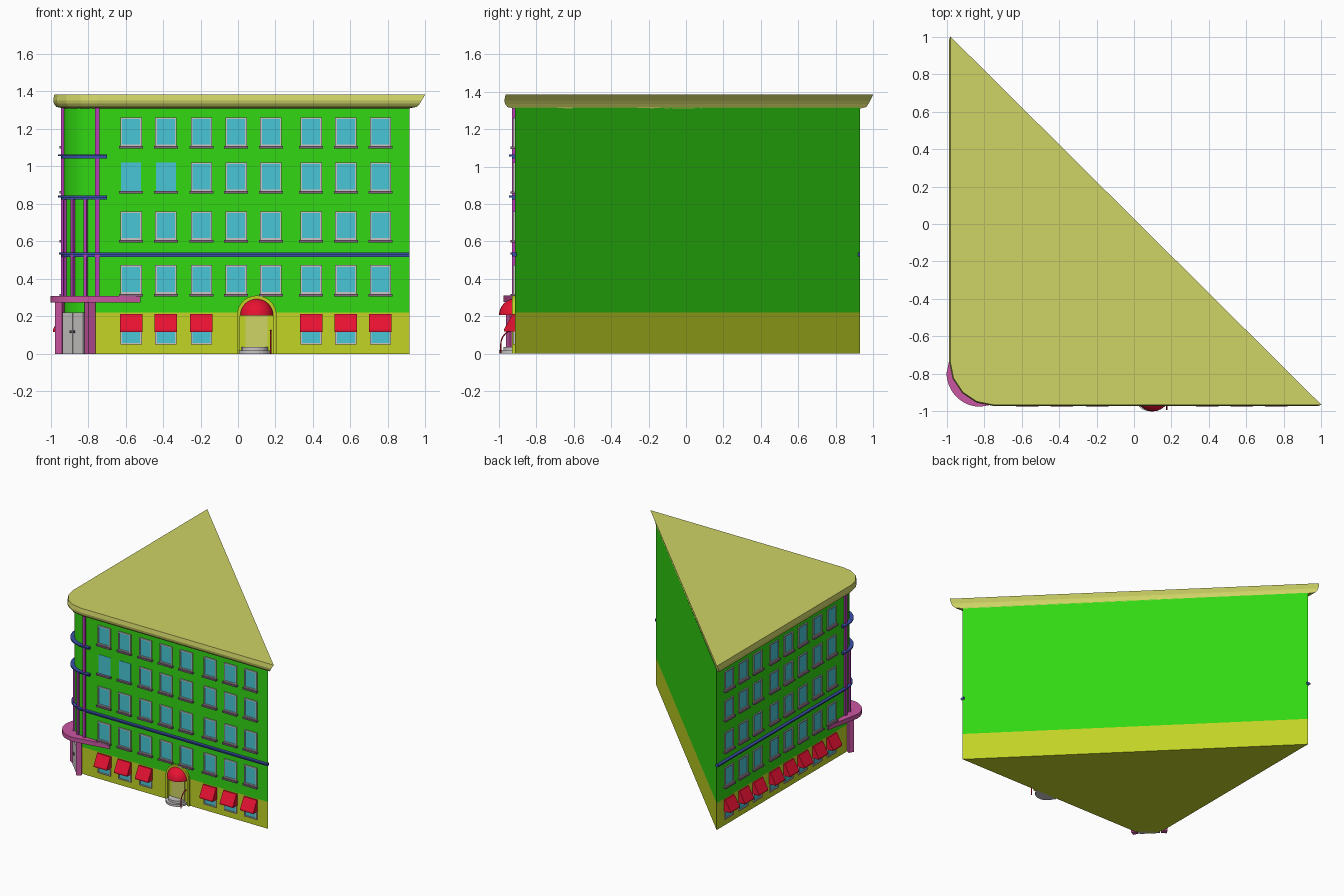
import bpy, bmesh, math
from mathutils import Vector, Matrix

if "Cube" in bpy.data.objects:
    bpy.data.objects.remove(bpy.data.objects["Cube"])

def srgb(r, g, b):
    f = lambda c: c / 12.92 if c <= 0.04045 else ((c + 0.055) / 1.055) ** 2.4
    return (f(r / 255), f(g / 255), f(b / 255), 1)

MATS = {}
for name, col in {
    "wall green": (50, 215, 18), "base yellow": (194, 212, 37), "roof khaki": (207, 211, 102),
    "glass cyan": (72, 198, 214), "light grey": (202, 198, 198), "sill mauve": (135, 105, 130),
    "awning red": (232, 18, 50), "canopy pink": (203, 86, 162), "band blue": (58, 80, 170),
    "mullion purple": (182, 60, 182)}.items():
    MATS[name] = bpy.data.materials.new(name)
    MATS[name].diffuse_color = srgb(*col)

def finish(bm, name, *mats, smooth=False):
    bmesh.ops.recalc_face_normals(bm, faces=bm.faces)
    me = bpy.data.meshes.new(name)
    bm.to_mesh(me)
    bm.free()
    for m in mats:
        me.materials.append(MATS[m])
    ob = bpy.data.objects.new(name, me)
    bpy.context.collection.objects.link(ob)
    if smooth:
        bpy.ops.object.select_all(action='DESELECT')
        ob.select_set(True)
        bpy.context.view_layer.objects.active = ob
        bpy.ops.object.shade_smooth_by_angle(angle=math.radians(35))
    return ob

def loft(bm, rings):
    """Closed rings of 3D points, bridged and capped."""
    vs = [[bm.verts.new(p) for p in r] for r in rings]
    n = len(vs[0])
    for a, b in zip(vs, vs[1:]):
        for i in range(n):
            j = (i + 1) % n
            bm.faces.new((a[i], a[j], b[j], b[i]))
    bm.faces.new(vs[0][::-1])
    bm.faces.new(vs[-1])

def prism(bm, pts, z0, z1):
    loft(bm, [[(x, y, z) for x, y in pts] for z in (z0, z1)])

# Wall frames: u runs along the wall, w points outwards, z is up
CX, CY, R = -0.75, -0.735, 0.18

def frame(origin, u, w):
    m = Matrix((u, w, (0, 0, 1))).transposed().to_4x4()
    m.translation = origin
    return m

FRONT = frame((0, CY - R, 0), (1, 0, 0), (0, -1, 0))
LEFT = frame((CX - R, 0.015, 0), (0, 1, 0), (-1, 0, 0))

def corner(deg):
    a = math.radians(deg)
    d = Vector((-math.cos(a), -math.sin(a), 0))
    return frame((CX + R * d.x, CY + R * d.y, 0), (-d.y, d.x, 0), d)

def box(bm, F, u0, u1, w0, w1, z0, z1):
    loft(bm, [[F @ Vector(p) for p in ((u0, w0, z), (u1, w0, z), (u1, w1, z), (u0, w1, z))]
              for z in (z0, z1)])

def path(d, end, end_y=None, seg=8):
    """Front wall end, round the corner, to the left wall end, offset outwards by d."""
    pts = [(end, CY - R - d)]
    for i in range(seg + 1):
        a = math.pi / 2 * (1 - i / seg)
        pts.append((CX - (R + d) * math.cos(a), CY - (R + d) * math.sin(a)))
    return pts + [(CX - R - d, end + 0.015 if end_y is None else end_y)]

# Building body, coloured by height
bm = bmesh.new()
foot = path(0, 0.915)
loft(bm, [[(x, y, z) for x, y in foot] for z in (0, 0.22, 1.315)])
body = finish(bm, "building_walls", "wall green", "base yellow", smooth=True)
for p in body.data.polygons:
    p.material_index = 1 if p.center.z < 0.2 else 0

# Flared roof cornice
bm = bmesh.new()
loft(bm, [[(x, y, z) for x, y in path(d, 0.915 + e, 0.93 + e * 0.83, 4)]
          for d, e, z in ((0, 0, 1.31), (0.04, 0.04, 1.318), (0.052, 0.055, 1.335),
                          (0.056, 0.065, 1.352), (0.05, 0.085, 1.385))])
finish(bm, "roof_cornice", "roof khaki")

# Windows, frames, sills and awnings on both street walls
glass, frames, sills, awnings = (bmesh.new() for _ in range(4))
COLS = (-0.57, -0.385, -0.195, -0.01, 0.175, 0.39, 0.575, 0.76)

def window(F, u, z0, z1, framed=True):
    h, t = 0.057, 0.009
    box(glass, F, u - h + 0.004, u + h - 0.004, -0.005, 0.003, z0, z1)
    if framed:
        for s in (-1, 1):
            a, b = sorted((u + s * h, u + s * (h - t)))
            box(frames, F, a, b, -0.005, 0.009, z0, z1)
        for z in (z0, z1 - t):
            box(frames, F, u - h + t, u + h - t, -0.005, 0.009, z, z + t)

for F in (FRONT, LEFT):
    for i, u in enumerate(COLS):
        for r, z in enumerate((0.32, 0.608, 0.868, 1.108)):
            window(F, u, z, z + 0.153, not (F is FRONT and r == 2 and i < 2))
            box(sills, F, u - 0.064, u + 0.064, -0.005, 0.022, z - 0.013, z)
        if F is FRONT and i in (3, 4):
            continue
        window(F, u, 0.05, 0.2)
        prof = ((-0.005, 0.213), (0.012, 0.213), (0.058, 0.13), (0.058, 0.118), (-0.005, 0.118))
        loft(awnings, [[F @ Vector((u + s, w, z)) for w, z in prof] for s in (-0.06, 0.06)])
finish(glass, "window_glass", "glass cyan")
finish(frames, "window_frames", "light grey")
finish(sills, "window_sills", "sill mauve")
finish(awnings, "window_awnings", "awning red")

# Blue string course and the two corner ledges
bm = bmesh.new()
for end, z, k in ((0.915, 0.53, 1), (-0.70, 0.835, 1.3), (-0.70, 1.055, 1.3)):
    for d, z0, z1 in ((0.012, -0.012, 0.001), (0.024, 0, 0.01)):
        prism(bm, path(-0.01, end) + path(d * k, end)[::-1], z + z0, z + z1)
finish(bm, "blue_bands", "band blue")

# Corner mullions and full-height pilasters
bm = bmesh.new()
for deg in (20, 45, 70):
    box(bm, corner(deg), -0.008, 0.008, -0.01, 0.014, 0.3, 0.835)
for deg in (0, 90):
    box(bm, corner(deg), -0.012, 0.012, -0.01, 0.014, 0.3, 1.315)
finish(bm, "corner_mullions", "mullion purple")

# Corner canopy and its columns
bm = bmesh.new()
arc = [(-0.82 - 0.18 * math.cos(a), -0.795 - 0.18 * math.sin(a))
       for a in (math.pi / 2 * (1 - i / 16) for i in range(17))]
prism(bm, [(-0.52, -0.9), (-0.52, -0.925)] + arc + [(-0.94, -0.505), (-0.915, -0.505)], 0.275, 0.31)
finish(bm, "corner_canopy", "canopy pink", smooth=True)
bm = bmesh.new()
for x, y, rot in ((-0.948, -0.775, 60), (-0.79, -0.933, 30)):
    pts = [(x + 0.03 * math.cos(math.radians(rot + 90 * i + 45)),
            y + 0.03 * math.sin(math.radians(rot + 90 * i + 45))) for i in range(4)]
    prism(bm, pts, 0, 0.28)
finish(bm, "canopy_columns", "canopy pink")

# Corner double door with handles
bm, knobs = bmesh.new(), bmesh.new()
D = corner(45)
for s in (-1, 1):
    a, b = sorted((s * 0.002, s * 0.076))
    box(bm, D, a, b, -0.03, 0.006, 0, 0.22)
    a, b = sorted((s * 0.008, s * 0.016))
    box(knobs, D, a, b, 0.005, 0.014, 0.112, 0.126)
finish(bm, "corner_doors", "light grey")
finish(knobs, "corner_door_handles", "sill mauve")

# Front entrance: arched surround, door and rounded steps
DX = 0.1
def arch(r):
    return ([(DX + r, 0)] + [(DX + r * math.cos(math.pi * i / 16), 0.205 + r * math.sin(math.pi * i / 16))
                             for i in range(17)] + [(DX - r, 0)])
bm = bmesh.new()
loft(bm, [[FRONT @ Vector((u, w, z)) for u, z in arch(0.106) + arch(0.088)[::-1]] for w in (-0.005, 0.016)])
finish(bm, "entrance_arch", "base yellow")
bm = bmesh.new()
box(bm, FRONT, 0.04, 0.158, -0.005, 0.005, 0.03, 0.205)
finish(bm, "entrance_door", "roof khaki")
bm = bmesh.new()
for rx, ry, z0, z1 in ((0.088, 0.085, 0, 0.018), (0.07, 0.062, 0.018, 0.036)):
    prism(bm, [(DX - 0.01 + rx * math.cos(math.pi * i / 12), CY - R - ry * math.sin(math.pi * i / 12))
               for i in range(13)], z0, z1)
finish(bm, "entrance_steps", "light grey")

# Quarter-dome awning over the entrance
bm = bmesh.new()
bmesh.ops.create_uvsphere(bm, u_segments=24, v_segments=16, radius=0.09,
                          matrix=Matrix.Translation((DX, CY - R + 0.005, 0.205)))
for co, no in (((0, 0, 0.206), (0, 0, 1)), ((0, CY - R + 0.004, 0), (0, -1, 0))):
    bmesh.ops.bisect_plane(bm, geom=bm.verts[:] + bm.edges[:] + bm.faces[:],
                           plane_co=co, plane_no=no, clear_inner=True)
    bmesh.ops.holes_fill(bm, edges=[e for e in bm.edges if e.is_boundary])
finish(bm, "entrance_dome", "awning red", smooth=True)

# Curved handrail beside the steps
cu = bpy.data.curves.new("handrail", 'CURVE')
cu.dimensions, cu.bevel_depth, cu.bevel_resolution = '3D', 0.004, 1
pts = [(-0.99, 0)] + [(-0.92 - 0.07 * math.cos(a), 0.05 + 0.075 * math.sin(a))
                      for a in (math.pi / 2 * i / 8 for i in range(9))]
sp = cu.splines.new('POLY')
sp.points.add(len(pts) - 1)
for p, (y, z) in zip(sp.points, pts):
    p.co = (0.175, y, z, 1)
cu.materials.append(MATS["awning red"])
bpy.context.collection.objects.link(bpy.data.objects.new("handrail", cu))

for m in bpy.data.materials:
    if m.users and not m.is_grease_pencil:
        m.use_nodes = True
        m.node_tree.nodes["Principled BSDF"].inputs["Base Color"].default_value = m.diffuse_color
